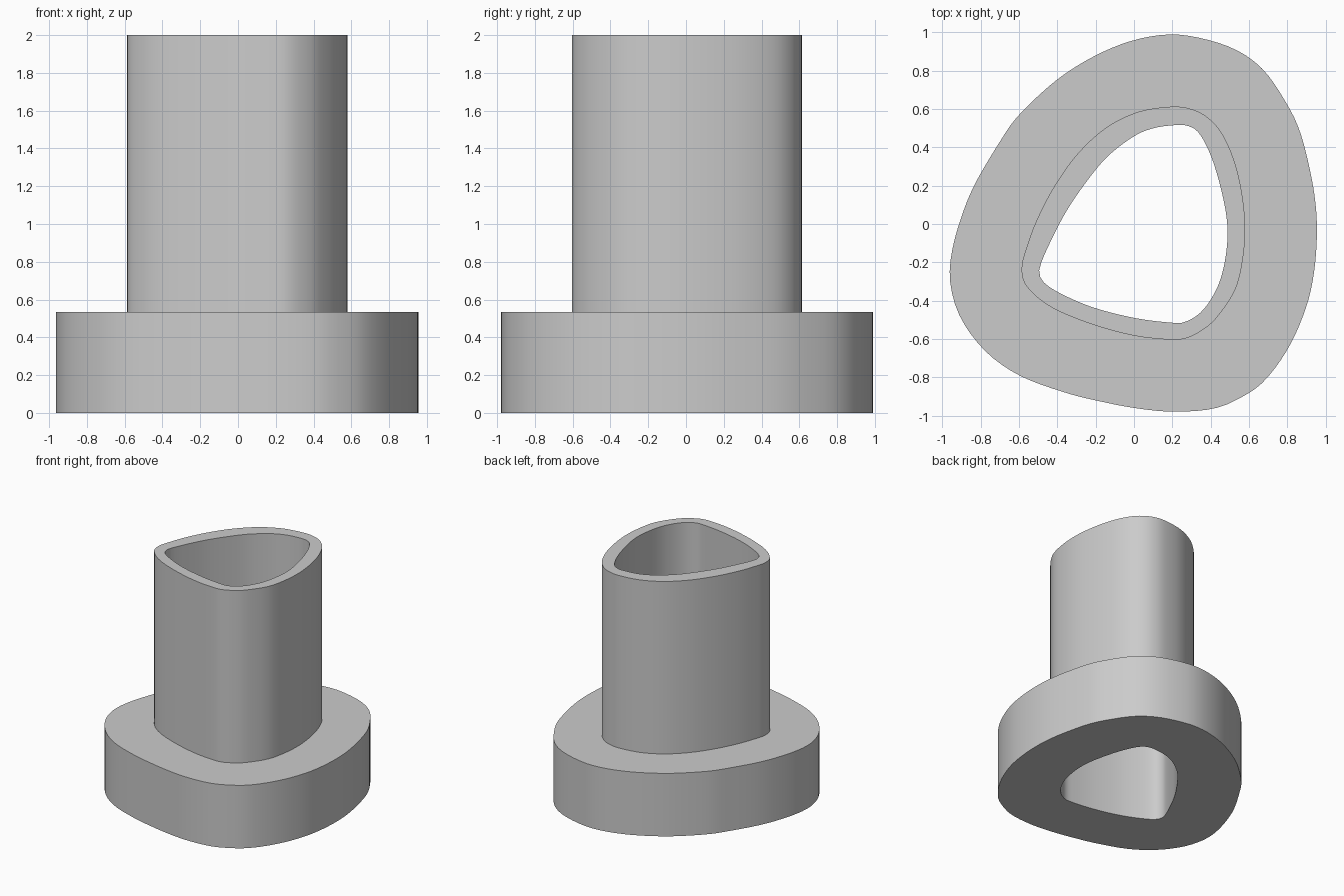
import bpy, bmesh
from math import cos, sin, tau, radians
from mathutils import Vector
from mathutils.geometry import intersect_line_line_2d

if "Cube" in bpy.data.objects:
    bpy.data.objects.remove(bpy.data.objects["Cube"])

# Outlines, clockwise from the back
FLANGE = [(.2, .99), (.39, .96), (.55, .9), (.68, .8), (.79, .64), (.86, .5), (.91, .32),
          (.945, .13), (.955, -.05), (.94, -.25), (.9, -.43), (.81, -.64), (.68, -.82),
          (.55, -.91), (.41, -.965), (.2, -.98), (0, -.96), (-.18, -.925), (-.36, -.88),
          (-.6, -.79), (-.78, -.66), (-.91, -.48), (-.96, -.3), (-.95, -.14), (-.9, .04),
          (-.83, .21), (-.7, .43), (-.6, .57), (-.4, .755), (-.2, .88), (0, .96)]
HOLE = [(.2, .515), (.27, .515), (.335, .48), (.4, .36), (.455, .18), (.487, 0),
        (.48, -.16), (.44, -.32), (.36, -.45), (.27, -.51), (.195, -.515), (0, -.49),
        (-.23, -.43), (-.425, -.34), (-.49, -.276), (-.487, -.21), (-.43, -.08),
        (-.345, .08), (-.23, .245), (-.13, .36), (0, .458), (.1, .5)]
TUBE = [(.2, .613), (.3, .6), (.38, .56), (.455, .48), (.52, .34), (.56, .18), (.58, 0),
        (.57, -.17), (.53, -.34), (.435, -.485), (.367, -.547), (.28, -.594), (.195, -.604),
        (0, -.583), (-.23, -.52), (-.44, -.43), (-.565, -.32), (-.587, -.225), (-.56, -.12),
        (-.51, .015), (-.42, .19), (-.3, .36), (-.15, .5), (.02, .585)]

CENTRE = Vector((.1, 0))
SIDES = 120


def smooth_outline(points, steps=4):
    """Closed Catmull-Rom curve through the points."""
    pts = [Vector(p) for p in points]
    n = len(pts)
    out = []
    for i in range(n):
        a, b, c, d = (pts[(i + k) % n] for k in (-1, 0, 1, 2))
        for s in range(steps):
            t = s / steps
            out.append(b + t / 2 * (c - a + t * (2 * a - 5 * b + 4 * c - d
                                                 + t * (3 * b - a - 3 * c + d))))
    return out


def radial_samples(points):
    """Sample an outline at equal angles so that all rings bridge cleanly."""
    outline = smooth_outline(points)
    result = []
    for i in range(SIDES):
        angle = tau * (i + .37) / SIDES
        ray = CENTRE + 3 * Vector((cos(angle), sin(angle)))
        hits = [intersect_line_line_2d(CENTRE, ray, outline[k - 1], outline[k])
                for k in range(len(outline))]
        result.append(max((h for h in hits if h), key=lambda h: (h - CENTRE).length))
    return result


flange, tube, hole = (radial_samples(p) for p in (FLANGE, TUBE, HOLE))
FLANGE_TOP, TUBE_TOP = .535, 2

# Flange, tube and bore as one closed loop of rings
levels = [(flange, 0), (flange, FLANGE_TOP), (tube, FLANGE_TOP),
          (tube, TUBE_TOP), (hole, TUBE_TOP), (hole, 0)]
bm = bmesh.new()
rings = [[bm.verts.new((p.x, p.y, z)) for p in outline] for outline, z in levels]
for r, low in enumerate(rings):
    high = rings[(r + 1) % len(rings)]
    for i in range(SIDES):
        j = (i + 1) % SIDES
        bm.faces.new((low[i], low[j], high[j], high[i]))
bmesh.ops.recalc_face_normals(bm, faces=bm.faces)
mesh = bpy.data.meshes.new("flanged_tube")
bm.to_mesh(mesh)
bm.free()

# Plain grey material
grey = bpy.data.materials.new("light grey")
grey.use_nodes = True
colour = (.6, .6, .6, 1)
grey.diffuse_color = colour
grey.node_tree.nodes["Principled BSDF"].inputs["Base Color"].default_value = colour
mesh.materials.append(grey)

body = bpy.data.objects.new("flanged_tube", mesh)
bpy.context.collection.objects.link(body)
bpy.context.view_layer.objects.active = body
body.select_set(True)
bpy.ops.object.shade_smooth_by_angle(angle=radians(30))
